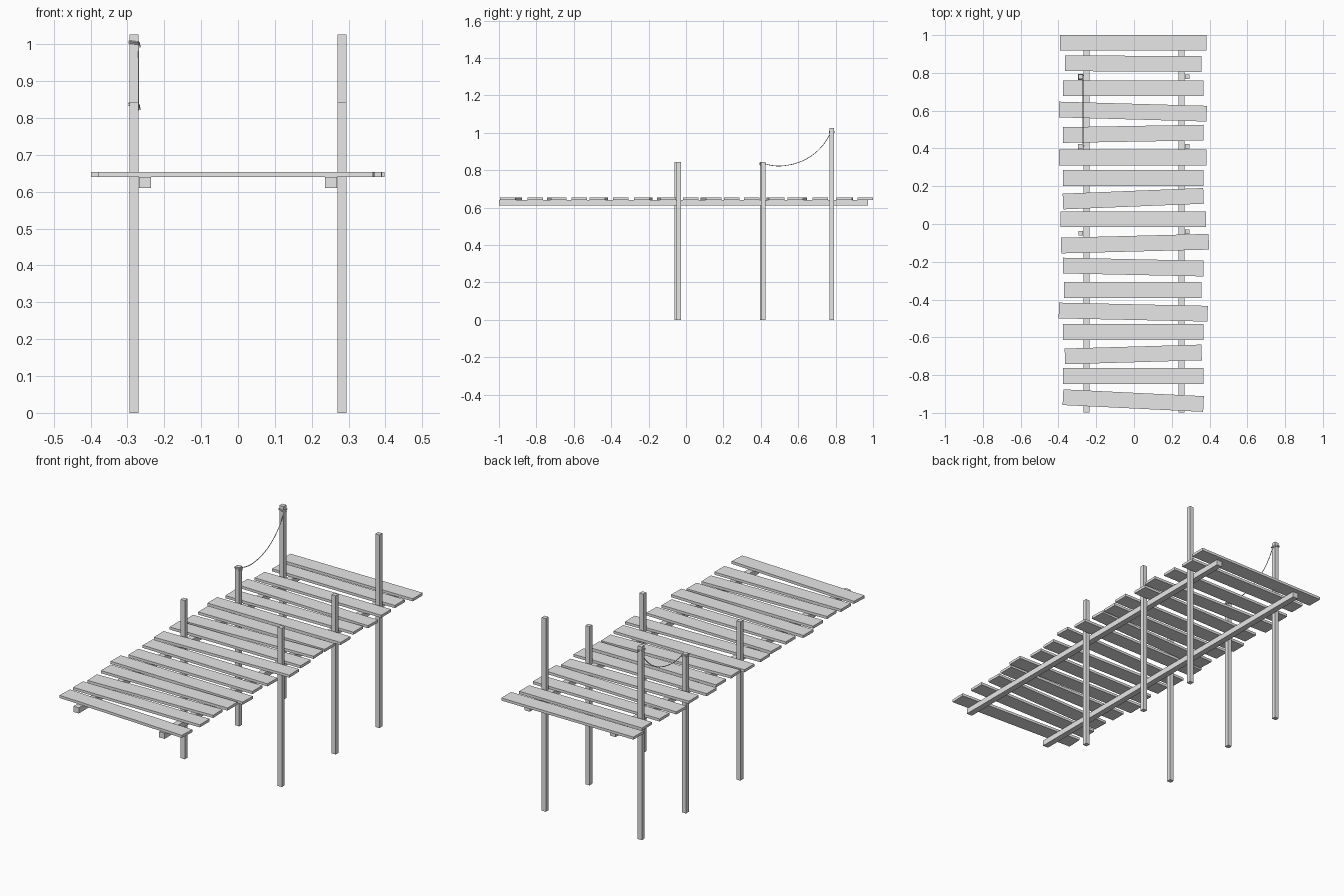
import bpy, bmesh, math
from mathutils import Matrix, Vector

if "Cube" in bpy.data.objects:
    bpy.data.objects.remove(bpy.data.objects["Cube"])

wood = bpy.data.materials.new("plain grey")
wood.diffuse_color = (0.8, 0.8, 0.8, 1)
wood.use_nodes = True
wood.node_tree.nodes["Principled BSDF"].inputs["Base Color"].default_value = wood.diffuse_color


def box(name, centre, size, angle=0.0):
    bm = bmesh.new()
    bmesh.ops.create_cube(bm, size=1, matrix=Matrix.Diagonal((*size, 1)))
    me = bpy.data.meshes.new(name)
    bm.to_mesh(me)
    bm.free()
    me.materials.append(wood)
    ob = bpy.data.objects.new(name, me)
    ob.location = centre
    ob.rotation_euler.z = angle
    bpy.context.collection.objects.link(ob)
    return ob


def rope(name, points, closed=False, smooth=False):
    cu = bpy.data.curves.new(name, 'CURVE')
    cu.dimensions = '3D'
    cu.bevel_depth = 0.002
    cu.bevel_resolution = 1
    cu.resolution_u = 5
    cu.materials.append(wood)
    if smooth:
        sp = cu.splines.new('BEZIER')
        sp.bezier_points.add(len(points) - 1)
        for bp, p in zip(sp.bezier_points, points):
            bp.co = p
            bp.handle_left_type = bp.handle_right_type = 'AUTO'
    else:
        sp = cu.splines.new('POLY')
        sp.points.add(len(points) - 1)
        for sp_pt, p in zip(sp.points, points):
            sp_pt.co = (*p, 1)
    sp.use_cyclic_u = closed
    cu.use_fill_caps = True
    ob = bpy.data.objects.new(name, cu)
    bpy.context.collection.objects.link(ob)


# Deck planks: left x, right x, centre y at the left end, centre y at the right end
planks = [
    (-.392, .385, .959, .959), (-.366, .358, .851, .847), (-.376, .368, .718, .718),
    (-.397, .385, .606, .584), (-.376, .368, .471, .484), (-.397, .385, .352, .352),
    (-.376, .368, .244, .244), (-.376, .368, .119, .149), (-.390, .380, .025, .025),
    (-.386, .396, -.114, -.094), (-.376, .368, -.220, -.236), (-.371, .358, -.349, -.349),
    (-.398, .390, -.458, -.475), (-.376, .368, -.572, -.572), (-.366, .358, -.701, -.680),
    (-.376, .368, -.805, -.805), (-.376, .368, -.917, -.953),
]
for x0, x1, y0, y1 in planks:
    box("plank", ((x0 + x1) / 2, (y0 + y1) / 2, .647),
        (math.hypot(x1 - x0, y1 - y0), .083, .014), math.atan2(y1 - y0, x1 - x0))

# Beams under the deck
for s in (-1, 1):
    box("beam", (s * .252, -.0125, .6255), (.032, 1.973, .030))

# Upright posts: y on the left, y on the right, height
for yl, yr, h in ((-.049, -.040, .843), (.408, .412, .843), (.779, .779, 1.026)):
    for x, y in ((-.282, yl), (.282, yr)):
        box("post", (x, y, h / 2), (.024, .024, h))

# Rope hanging between the two left back posts
sag = [(.408, .838), (.47, .824), (.53, .825), (.61, .845), (.67, .877),
       (.72, .92), (.757, .97), (.777, 1.008)]
rope("hanging_rope", [(-.270, y, z) for y, z in sag], smooth=True)

# Rope loops tied round those posts, each with a loose end
r = .014
for y, z in ((.408, .835), (.779, 1.004)):
    for dz in (-.002, .003):
        rope("rope_loop", [(-.282 + a * r, y + b * r, z + dz - a * .002)
                           for a, b in ((-1, -1), (1, -1), (1, 1), (-1, 1))], closed=True)
    rope("rope_end", [(-.268, y + .004, z), (-.267, y + .006, z - .006),
                      (-.265, y + .007, z - .012)])
